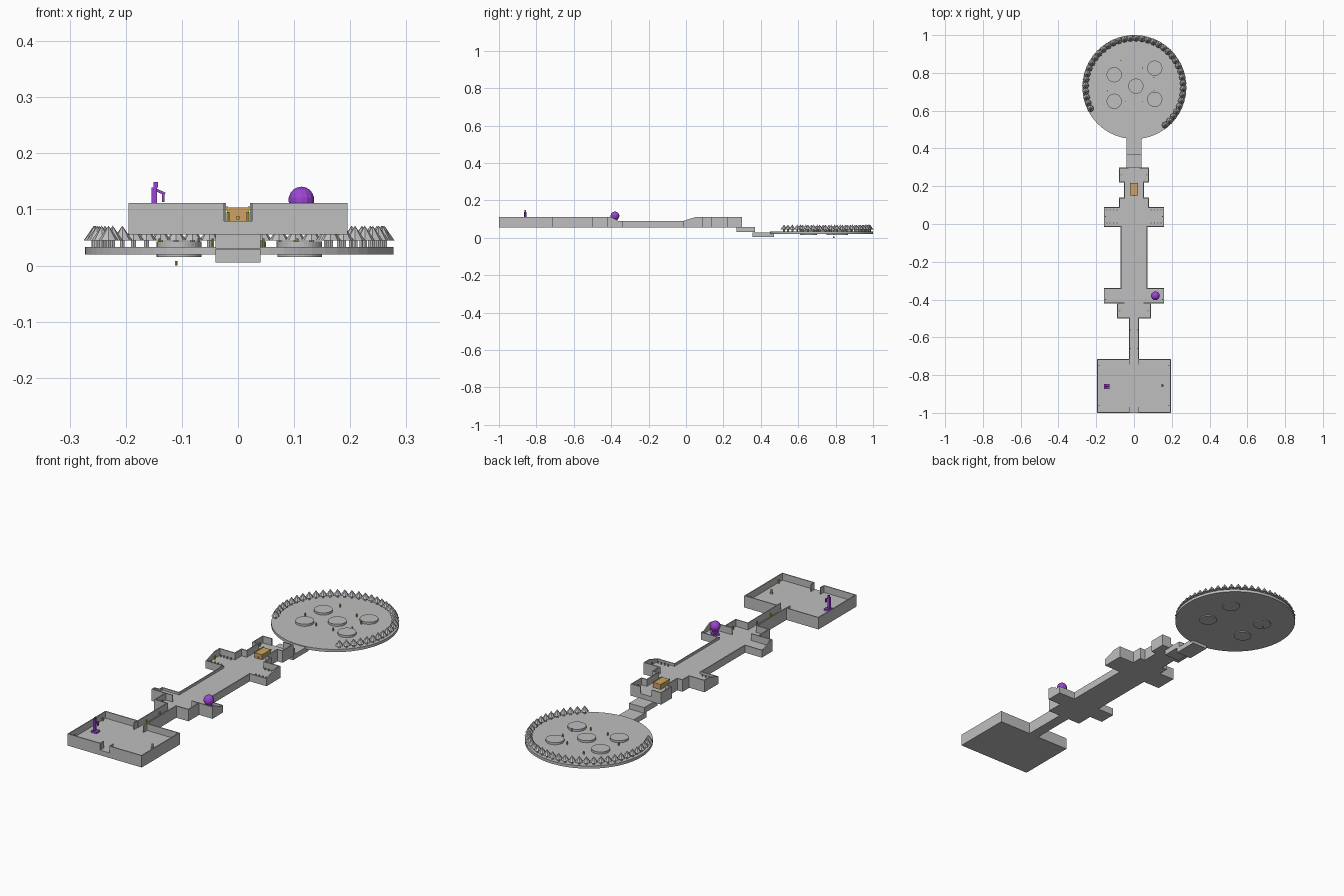
import bpy, bmesh, math
from mathutils import Matrix, Vector

cube = bpy.data.objects.get("Cube")
if cube:
    bpy.data.objects.remove(cube)


def material(name, rgb):
    m = bpy.data.materials.new(name)
    m.use_nodes = True
    m.diffuse_color = (*rgb, 1)
    m.node_tree.nodes["Principled BSDF"].inputs["Base Color"].default_value = (*rgb, 1)
    return m


stone = material("grey stone", (0.52, 0.52, 0.52))
purple = material("purple", (0.33, 0.06, 0.65))
tan = material("tan wood", (0.62, 0.36, 0.14))
yellow = material("olive yellow", (0.5, 0.45, 0.04))


def finish(name, bm, mat):
    bmesh.ops.recalc_face_normals(bm, faces=bm.faces)
    me = bpy.data.meshes.new(name)
    bm.to_mesh(me)
    bm.free()
    me.materials.append(mat)
    ob = bpy.data.objects.new(name, me)
    bpy.context.collection.objects.link(ob)
    return ob


def box(bm, x0, x1, y0, y1, z0, z1, z1_back=None):
    """Box whose top may slope from z1 at the front to z1_back at the back."""
    back = z1 if z1_back is None else z1_back
    for v in bmesh.ops.create_cube(bm, size=1)["verts"]:
        top = back if v.co.y > 0 else z1
        v.co = Vector((x1 if v.co.x > 0 else x0,
                       y1 if v.co.y > 0 else y0,
                       top if v.co.z > 0 else z0))


def cone(bm, x, y, z0, z1, r0, r1, sides):
    bmesh.ops.create_cone(bm, cap_ends=True, segments=sides, radius1=r0, radius2=r1,
                          depth=z1 - z0, matrix=Matrix.Translation((x, y, (z0 + z1) / 2)))


BASE, FLOOR, LOW, HIGH, T = 0.055, 0.079, 0.09, 0.111, 0.005
# Rooms from front to back: half width, front, back
ROOMS = [(0.195, -1.0, -0.715), (0.026, -0.715, -0.5), (0.09, -0.5, -0.42),
         (0.16, -0.42, -0.34), (0.072, -0.34, -0.015), (0.16, -0.015, 0.09),
         (0.08, 0.09, 0.14), (0.053, 0.14, 0.22), (0.08, 0.22, 0.30)]
BREAKS = [-0.40, -0.36, -0.015, 0.05]


def wall_top(y):
    if y < -0.38:
        t = (-0.36 - y) / 0.04
    elif y < -0.36:
        t = (-0.36 - y) / 0.04
    else:
        t = (y + 0.015) / 0.065
    return LOW + (HIGH - LOW) * min(1, max(0, t))


# Floors of the rooms and corridors
bm = bmesh.new()
for w, y0, y1 in ROOMS:
    box(bm, -w, w, y0, y1, BASE, FLOOR)
finish("room_floors", bm, stone)

# Side walls, split where their tops slope
bm = bmesh.new()
for w, y0, y1 in ROOMS:
    cuts = [y0] + [b for b in BREAKS if y0 < b < y1] + [y1]
    for a, b in zip(cuts, cuts[1:]):
        for x in (-w, w - T):
            box(bm, x, x + T, a, b, FLOOR, wall_top(a), wall_top(b))
finish("side_walls", bm, stone)

# Cross walls where the width changes
bm = bmesh.new()


def cross_wall(inner, outer, y0):
    top = wall_top(y0 + T / 2)
    for s in (-1, 1):
        a, b = sorted((s * inner, s * outer))
        box(bm, a, b, y0, y0 + T, FLOOR, top)


cross_wall(0.025, 0.19, -1.0)
cross_wall(0.03, 0.075, 0.30 - T)
cross_wall(0.05, 0.09, -0.42)
for (wa, _, y), (wb, _, _) in zip(ROOMS, ROOMS[1:]):
    cross_wall(min(wa, wb) - T, max(wa, wb) - T, y - T if wa > wb else y)
finish("cross_walls", bm, stone)

# Door jambs of the front room
bm = bmesh.new()
for s in (-1, 1):
    for y in (-1.0 + T, -0.745):
        x = s * 0.025
        box(bm, x - 0.002, x + 0.002, y, y + 0.025, FLOOR, HIGH)
finish("door_jambs", bm, stone)

# Small pegs along the walls of the wide rooms
bm = bmesh.new()
for s in (-1, 1):
    for y in (0.005, 0.075):
        for i in range(4):
            cone(bm, s * (0.09 + i * 0.018), y, FLOOR, 0.088, 0.003, 0.003, 6)
cone(bm, 0.15, -0.855, FLOOR, 0.1, 0.006, 0.004, 6)
finish("wall_pegs", bm, stone)

# Stepped passage down to the round clearing
bm = bmesh.new()
box(bm, -0.04, 0.04, 0.27, 0.37, 0.03, 0.057)
box(bm, -0.04, 0.04, 0.355, 0.47, 0.005, 0.0295)
finish("passage_steps", bm, stone)

# Round clearing with raised discs
CX, CY = 0.002, 0.725
bm = bmesh.new()
cone(bm, CX, CY, 0.02, 0.033, 0.275, 0.275, 64)
finish("round_clearing", bm, stone)
bm = bmesh.new()
for x, y in ((0.11, 0.825), (0.11, 0.66), (-0.105, 0.65), (-0.105, 0.79)):
    cone(bm, x, y, 0.015, 0.043, 0.04, 0.04, 32)
cone(bm, 0.01, 0.73, 0.025, 0.043, 0.04, 0.04, 32)
finish("raised_discs", bm, stone)

# Ring of trees, open toward the passage
bm = bmesh.new()
COUNT = 38
for i in range(COUNT):
    a = math.radians(-51 + 257 * i / (COUNT - 1))
    x, y = CX + 0.259 * math.cos(a), CY + 0.259 * math.sin(a)
    cone(bm, x, y, 0.032, 0.046, 0.005, 0.005, 6)
    cone(bm, x, y, 0.045, 0.071, 0.018, 0.0, 8)
finish("tree_ring", bm, stone)

# Chest in the back chamber, with bright trim and latch
bm = bmesh.new()
box(bm, -0.02, 0.02, 0.152, 0.218, FLOOR, 0.103)
finish("chest", bm, tan)
bm = bmesh.new()
for x in (-0.022, 0.018):
    box(bm, x, x + 0.004, 0.150, 0.220, 0.098, 0.105)
box(bm, -0.003, 0.003, 0.149, 0.153, 0.082, 0.088)
finish("chest_trim", bm, yellow)

# Orb on a pedestal
bm = bmesh.new()
cone(bm, 0.113, -0.38, FLOOR, 0.085, 0.024, 0.024, 4)
cone(bm, 0.113, -0.38, 0.085, 0.1, 0.01, 0.014, 12)
bmesh.ops.create_uvsphere(bm, u_segments=14, v_segments=9, radius=0.0235,
                          matrix=Matrix.Translation((0.113, -0.38, 0.117)))
finish("orb", bm, purple)

# Statue with raised arm
bm = bmesh.new()
SX, SY = -0.145, -0.86
box(bm, SX - 0.014, SX + 0.014, SY - 0.014, SY + 0.014, FLOOR, 0.087)
box(bm, SX - 0.009, SX + 0.001, SY - 0.006, SY + 0.006, 0.087, 0.139)
box(bm, SX - 0.006, SX + 0.002, SY - 0.004, SY + 0.004, 0.139, 0.149)
arm = bmesh.ops.create_cube(bm, size=1, matrix=Matrix.Translation((SX + 0.005, SY, 0.132))
                            @ Matrix.Rotation(math.radians(25), 4, "Y")
                            @ Matrix.Diagonal((0.022, 0.006, 0.005, 1)))
box(bm, SX + 0.01, SX + 0.014, SY - 0.004, SY + 0.004, 0.113, 0.13)
finish("statue", bm, purple)

# Little lights on the clearing and along the room walls
bm = bmesh.new()
for x, y in ((-0.07, 0.865), (0.045, 0.825), (0.105, 0.775), (-0.14, 0.705),
             (-0.045, 0.65), (0.045, 0.65), (0.105, 0.705)):
    cone(bm, x, y, 0.033, 0.048, 0.003, 0.003, 6)
for s in (-1, 1):
    for x, y in ((0.075, -0.46), (0.15, -0.40), (0.15, 0.04), (0.068, 0.26),
                 (0.185, -0.75), (0.185, -0.96), (0.018, -0.56), (0.018, -0.66)):
        cone(bm, s * x, y, FLOOR, 0.095, 0.003, 0.003, 6)
cone(bm, -0.11, 0.79, 0.0, 0.008, 0.003, 0.003, 6)
finish("small_lights", bm, yellow)
